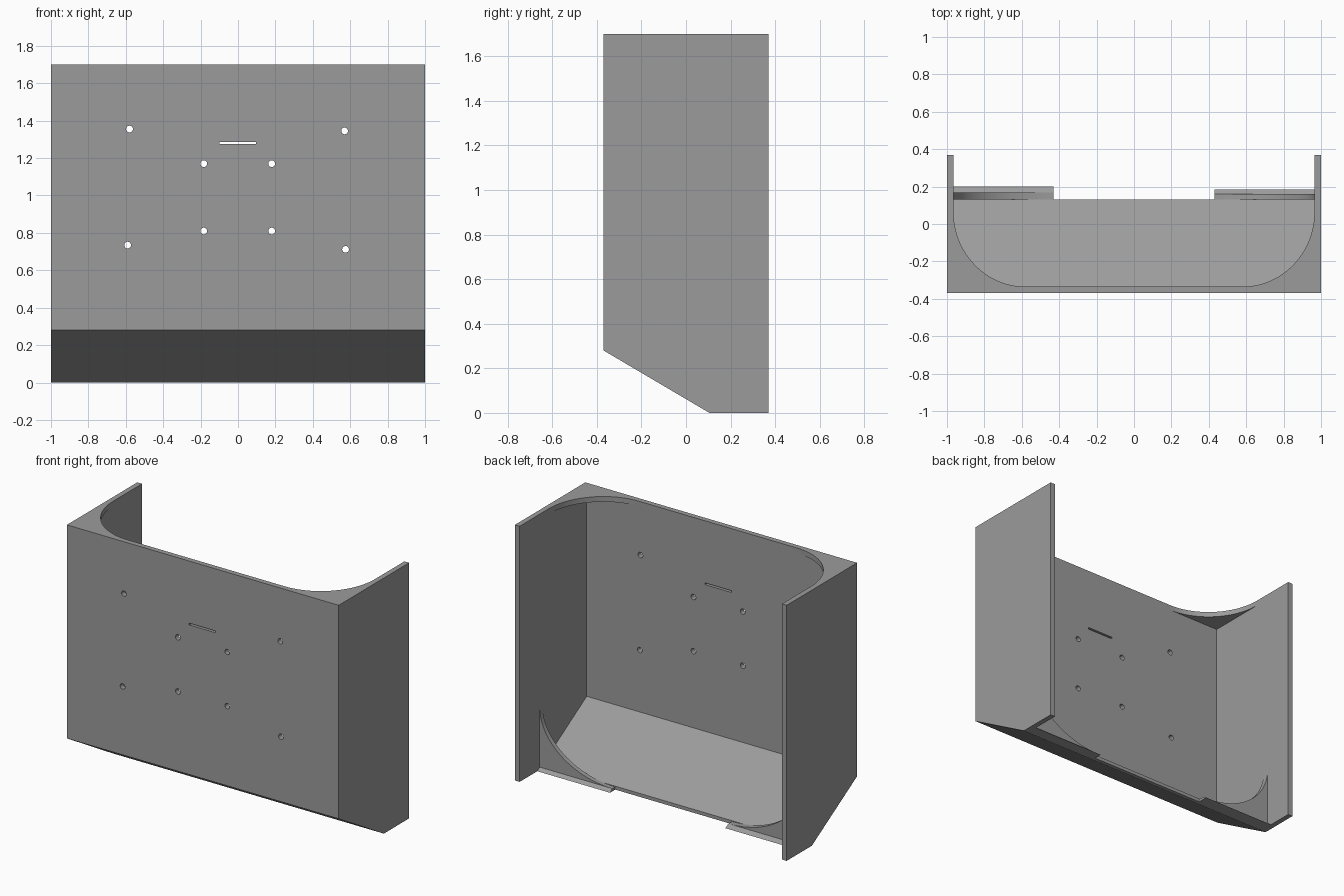
import bpy, bmesh, math
from mathutils import Vector

if "Cube" in bpy.data.objects:
    bpy.data.objects.remove(bpy.data.objects["Cube"])

grey = bpy.data.materials.new("mid grey")
grey.diffuse_color = (0.33, 0.33, 0.33, 1)
grey.use_nodes = True
grey.node_tree.nodes["Principled BSDF"].inputs["Base Color"].default_value = grey.diffuse_color

T = 0.035            # sheet thickness
IN = 1 - T           # inner face of the side walls
FRONT, BACK, TOP = -0.37, 0.37, 1.70


def prism(name, outline, place, depth):
    """Extrude a 2D outline; place(a, b) gives the 3D point, depth the extrusion."""
    bm = bmesh.new()
    face = bm.faces.new([bm.verts.new(place(a, b)) for a, b in outline])
    ext = bmesh.ops.extrude_face_region(bm, geom=[face])
    verts = [v for v in ext["geom"] if isinstance(v, bmesh.types.BMVert)]
    bmesh.ops.translate(bm, verts=verts, vec=Vector(depth))
    bmesh.ops.recalc_face_normals(bm, faces=bm.faces)
    mesh = bpy.data.meshes.new(name)
    bm.to_mesh(mesh)
    bm.free()
    obj = bpy.data.objects.new(name, mesh)
    bpy.context.collection.objects.link(obj)
    mesh.materials.append(grey)
    return obj


def smooth(obj):
    bpy.ops.object.select_all(action='DESELECT')
    obj.select_set(True)
    bpy.context.view_layer.objects.active = obj
    bpy.ops.object.shade_smooth_by_angle(angle=math.radians(30))


def concave(corner, ra, rb, n=24):
    """Corner point plus a concave quarter arc facing away from it."""
    a0, b0 = corner
    arc = [(a0 + ra * (1 - math.cos(t)), b0 + rb * (1 - math.sin(t)))
           for t in (math.pi / 2 * i / n for i in range(n + 1))]
    return [corner] + arc


# front panel and sloping floor, one bent sheet
shell = prism("front_and_floor",
              [(FRONT, TOP), (FRONT, 0.28), (0.105, 0), (0.13, 0), (0.13, 0.023),
               (FRONT + T, 0.30), (FRONT + T, TOP)],
              lambda y, z: (-IN, y, z), (2 * IN, 0, 0))

# screw holes and slot through the front panel
holes = [(-0.58, 1.355), (0.57, 1.345), (-0.59, 0.735), (0.575, 0.712),
         (-0.183, 1.17), (0.18, 1.17), (-0.183, 0.81), (0.18, 0.81)]
cutters = []
for x, z in holes:
    ring = [(x + 0.018 * math.cos(i * math.pi / 12), z + 0.018 * math.sin(i * math.pi / 12))
            for i in range(24)]
    cutters.append(prism("hole_cutter", ring, lambda a, b: (a, -0.45, b), (0, 0.2, 0)))
cutters.append(prism("slot_cutter", [(-0.1, 1.275), (0.095, 1.275), (0.095, 1.287), (-0.1, 1.287)],
                     lambda a, b: (a, -0.45, b), (0, 0.2, 0)))
for c in cutters:
    mod = shell.modifiers.new("cut", 'BOOLEAN')
    mod.operation, mod.solver, mod.object = 'DIFFERENCE', 'EXACT', c
    c.hide_render = True
    c.hide_set(True)
smooth(shell)

# mirrored parts: left (-1) and right (+1)
for s, side, g0, g1, tip in ((-1, "left", 0.135, 0.168, 0.20), (1, "right", 0.135, 0.160, 0.185)):
    # side wall
    prism(side + "_wall",
          [(FRONT, TOP), (FRONT, 0.28), (0.105, 0), (BACK, 0), (BACK, TOP)],
          lambda y, z: (s * IN, y, z), (s * T, 0, 0))
    # top corner web
    web = prism(side + "_top_web", concave((-IN, FRONT + T), 0.385, 0.40),
                lambda x, y: (-s * x, y, TOP - T), (0, 0, T))
    smooth(web)
    # upright bottom gusset
    gusset = prism(side + "_bottom_gusset",
                   [(-IN, 0), *concave((-IN, 0.018), 0.535, 0.40)[1:], (-0.43, 0)],
                   lambda x, z: (-s * x, g0 - 0.005, z), (0, g1 - g0 + 0.005, 0))
    smooth(gusset)
    # wedge lip behind the gusset
    prism(side + "_lip", [(g1, 0), (tip, 0), (g1, 0.018)],
          lambda y, z: (s * 0.43, y, z), (s * (IN - 0.43), 0, 0))
